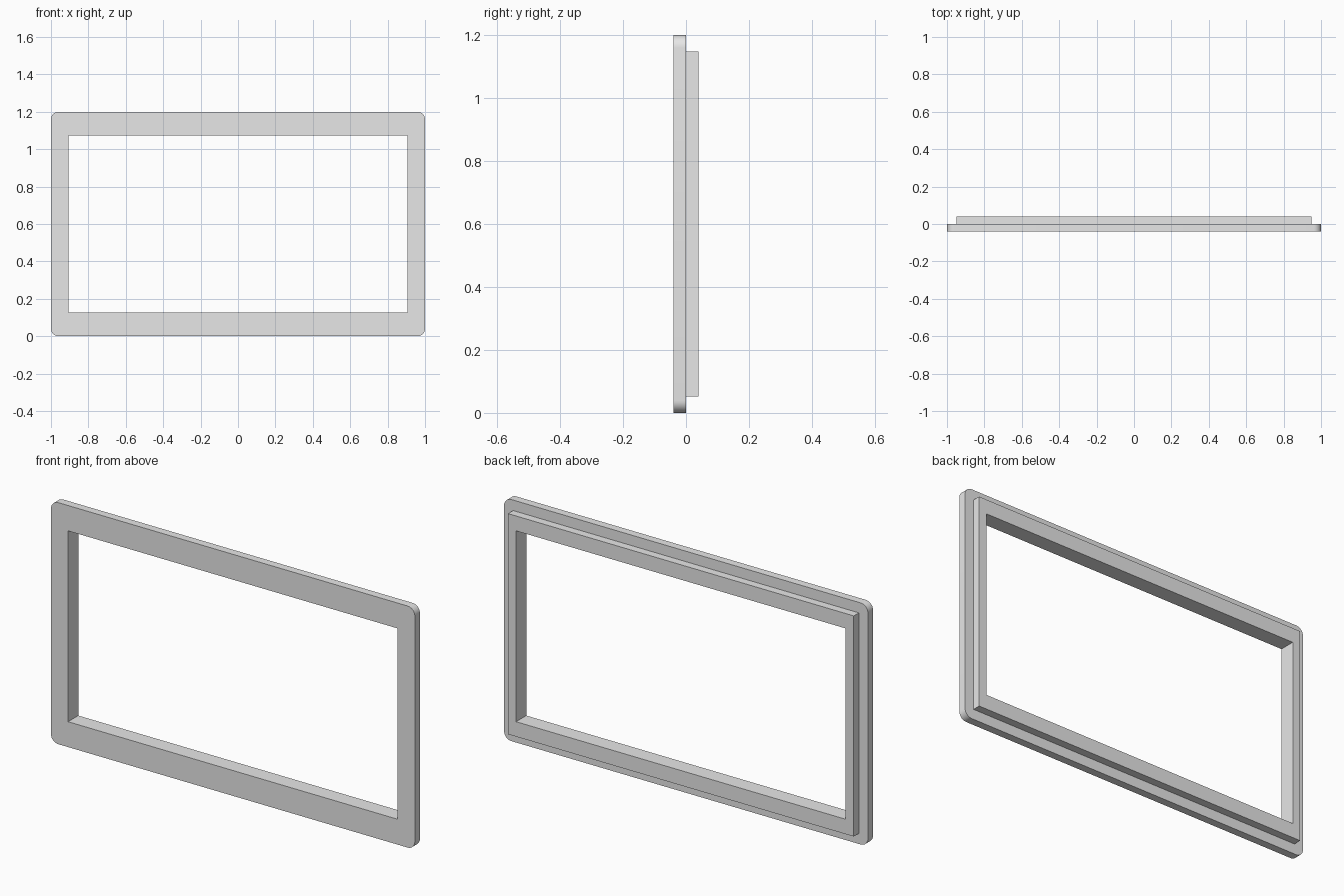
import bpy, bmesh
from math import sin, cos, pi, radians

cube = bpy.data.objects.get("Cube")
if cube:
    bpy.data.objects.remove(cube, do_unlink=True)

grey = bpy.data.materials.new("light_grey")
grey.use_nodes = True
grey.diffuse_color = (0.8, 0.8, 0.8, 1)
grey.node_tree.nodes["Principled BSDF"].inputs["Base Color"].default_value = (0.8, 0.8, 0.8, 1)

CENTRE_Z = 0.6
OPEN_X, OPEN_Z = 0.906, 0.474   # half size of the shared opening


def make_frame(name, half_x, half_z, y_front, y_back, radius=0.0, steps=8):
    """Rectangular ring with a sharp opening and optionally rounded outer corners."""
    bm = bmesh.new()
    inner, arcs = [], []
    for k, (sx, sz) in enumerate([(1, 1), (-1, 1), (-1, -1), (1, -1)]):
        inner.append(bm.verts.new((sx * OPEN_X, y_front, CENTRE_Z + sz * OPEN_Z)))
        count = steps if radius else 0
        arc = []
        for i in range(count + 1):
            a = (k + i / max(count, 1)) * pi / 2
            arc.append(bm.verts.new((sx * (half_x - radius) + radius * cos(a), y_front,
                                     CENTRE_Z + sz * (half_z - radius) + radius * sin(a))))
        arcs.append(arc)
    for k in range(4):
        n = (k + 1) % 4
        bm.faces.new((inner[k], arcs[k][-1], arcs[n][0], inner[n]))
        if radius:
            bm.faces.new([inner[k]] + arcs[k])
    # Extrude the flat ring to its depth
    ext = bmesh.ops.extrude_face_region(bm, geom=bm.faces[:])
    moved = [v for v in ext["geom"] if isinstance(v, bmesh.types.BMVert)]
    bmesh.ops.translate(bm, verts=moved, vec=(0, y_back - y_front, 0))
    bmesh.ops.recalc_face_normals(bm, faces=bm.faces[:])
    mesh = bpy.data.meshes.new(name)
    bm.to_mesh(mesh)
    bm.free()
    mesh.materials.append(grey)
    obj = bpy.data.objects.new(name, mesh)
    bpy.context.collection.objects.link(obj)
    bpy.ops.object.select_all(action='DESELECT')
    obj.select_set(True)
    bpy.context.view_layer.objects.active = obj
    bpy.ops.object.shade_smooth_by_angle(angle=radians(30))
    return obj


# Rounded face plate at the front, smaller square-cornered lip behind it
make_frame("front_bezel", 1.0, 0.6, -0.04, 0.0, radius=0.04)
make_frame("rear_lip", 0.95, 0.548, 0.0, 0.04)
